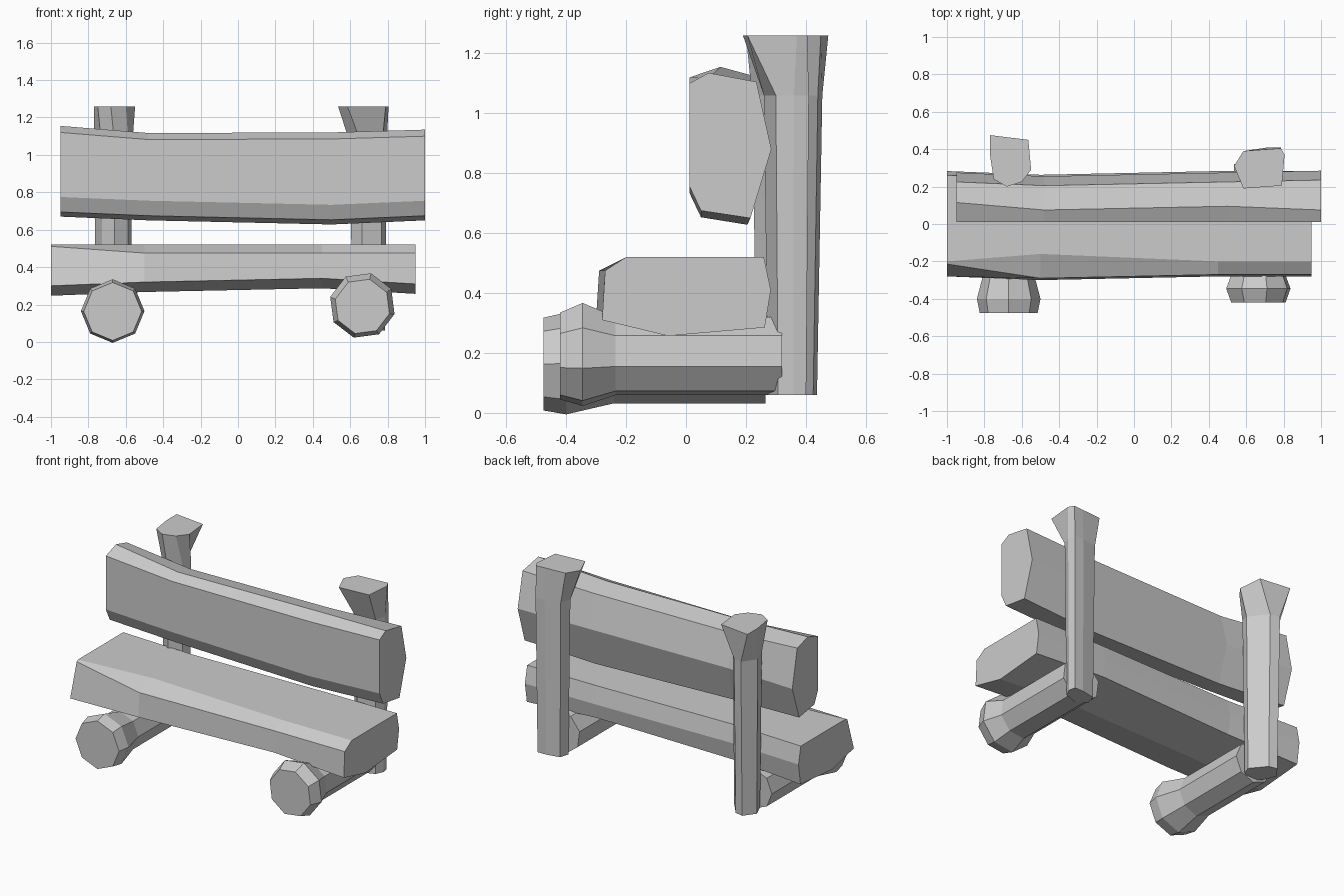
import bpy
import bmesh
import math

default_cube = bpy.data.objects.get("Cube")
if default_cube:
    bpy.data.objects.remove(default_cube, do_unlink=True)

# One plain grey for all the timber
timber = bpy.data.materials.new("plain grey timber")
timber.use_nodes = True
grey = (0.6, 0.6, 0.6, 1)
timber.diffuse_color = grey
timber.node_tree.nodes["Principled BSDF"].inputs["Base Color"].default_value = grey


def loft(name, rings):
    """Skin a list of matching rings of points and cap both ends."""
    bm = bmesh.new()
    loops = [[bm.verts.new(point) for point in ring] for ring in rings]
    count = len(loops[0])
    for lower, upper in zip(loops, loops[1:]):
        for i in range(count):
            j = (i + 1) % count
            bm.faces.new((lower[i], lower[j], upper[j], upper[i]))
    bm.faces.new(loops[0])
    bm.faces.new(loops[-1])
    bmesh.ops.recalc_face_normals(bm, faces=bm.faces)
    mesh = bpy.data.meshes.new(name)
    bm.to_mesh(mesh)
    bm.free()
    mesh.materials.append(timber)
    obj = bpy.data.objects.new(name, mesh)
    bpy.context.collection.objects.link(obj)
    return obj


def plank(name, profile, stations):
    """Sweep a (y, z) profile along x. Profile order: front low, front high,
    top front, top back, back, bottom back, bottom front.
    Station: x, front shift, back shift, top rise, bottom rise,
    top edge shift, and how far the front chamfer closes up."""
    rings = []
    for x, front, back, top, bottom, edge, close in stations:
        shift_y = (front, front, edge, back, back, back, 0)
        shift_z = (bottom, top, top, top, 0, bottom, bottom)
        ring = [[x, y + dy, z + dz]
                for (y, z), dy, dz in zip(profile, shift_y, shift_z)]
        for axis in (1, 2):
            ring[1][axis] += (ring[2][axis] - ring[1][axis]) * close
        rings.append(ring)
    return loft(name, rings)


# Seat plank
plank("seat",
      [(-.28, .31), (-.27, .475), (-.2, .52), (.26, .52),
       (.283, .41), (.263, .285), (-.06, .257)],
      [(-1, 0, 0, 0, -.01, 0, .8),
       (-.5, -.02, -.02, 0, .01, .04, 0),
       (.45, 0, 0, 0, .03, 0, 0),
       (.95, 0, 0, 0, 0, 0, 0)])

# Backrest plank
plank("backrest",
      [(.012, .755), (.012, 1.1), (.075, 1.135), (.235, 1.105),
       (.285, .88), (.215, .65), (.05, .675)],
      [(-.95, 0, -.01, .02, .02, .04, 0),
       (-.48, 0, -.03, -.018, 0, 0, 0),
       (.5, 0, -.01, -.015, -.022, .02, 0),
       (1, 0, 0, 0, 0, 0, 0)])


def log_foot(name, x, phase, stations):
    """Eight-sided log lying along y, with a swollen front end."""
    rings = []
    for y, z, radius in stations:
        angles = [math.radians(phase + 45 * k) for k in range(8)]
        rings.append([(x + radius * math.cos(a), y, z + radius * math.sin(a))
                      for a in angles])
    return loft(name, rings)


# Log feet
log_foot("right_foot", -.67, 0,
         [(-.475, .163, .155), (-.4, .165, .17), (-.24, .16, .128), (.265, .16, .128)])
log_foot("left_foot", .665, 30,
         [(-.42, .19, .15), (-.345, .195, .178), (-.235, .19, .135), (.32, .19, .135)])


def post(name, shaft, head):
    """Upright with a straight shaft that flares out to a wide head."""
    center_x = sum(x for x, y in shaft) / len(shaft)
    center_y = sum(y for x, y in shaft) / len(shaft)
    foot = [(center_x + (x - center_x) * .9, center_y + (y - center_y) * .85)
            for x, y in shaft]
    levels = ((foot, .06), (shaft, 1.06), (head, 1.26))
    return loft(name, [[(x, y, z) for x, y in ring] for ring, z in levels])


# Upright posts
post("right_post",
     [(-.71, .455), (-.65, .44), (-.565, .33), (-.585, .27),
      (-.66, .22), (-.73, .27), (-.77, .37)],
     [(-.77, .475), (-.565, .45), (-.55, .29), (-.6, .225),
      (-.68, .2), (-.75, .24), (-.77, .37)])
post("left_post",
     [(.66, .26), (.77, .3), (.795, .36), (.785, .41),
      (.72, .41), (.62, .39), (.6, .32)],
     [(.585, .19), (.79, .205), (.805, .37), (.785, .405),
      (.72, .4), (.585, .39), (.535, .31)])
